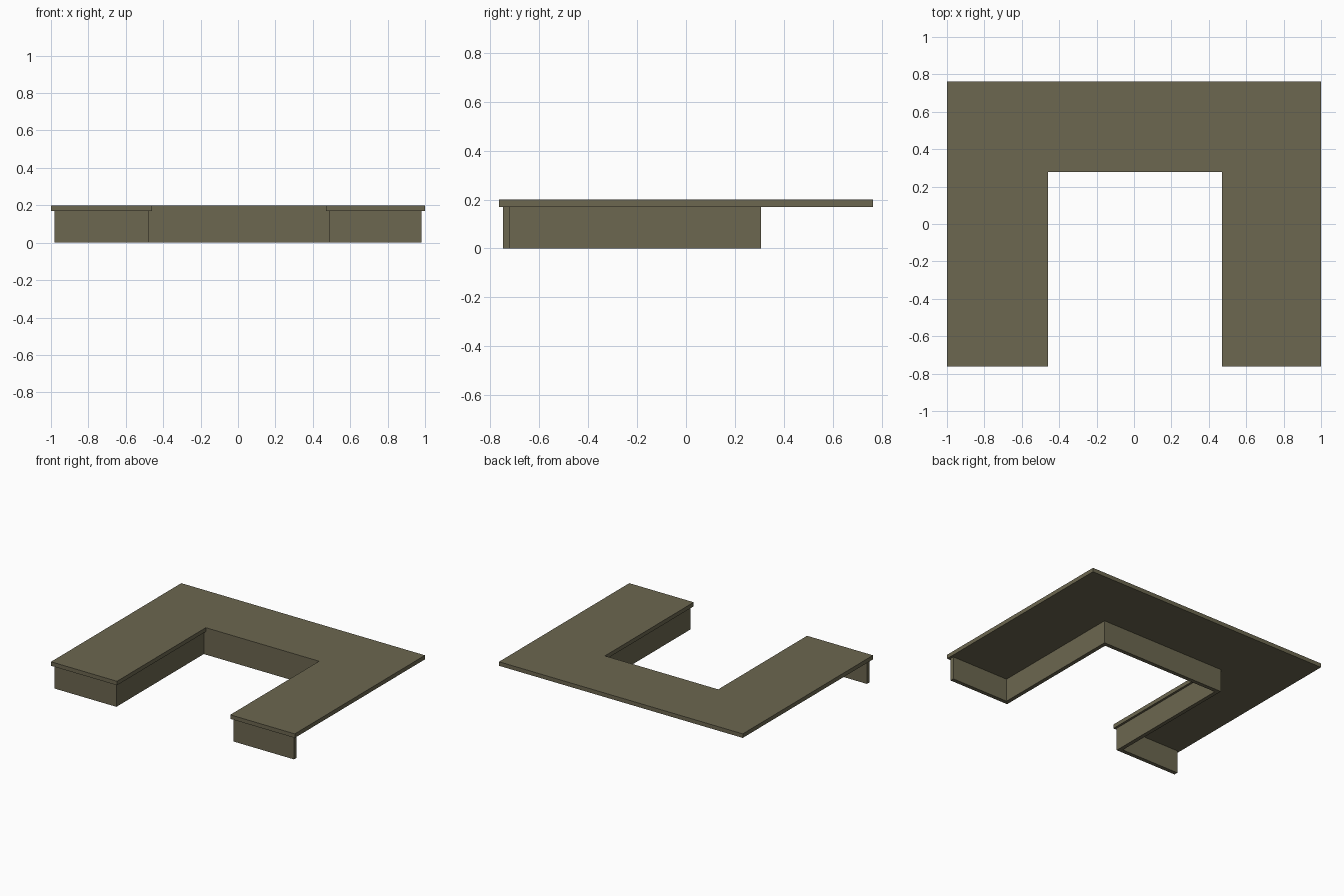
import bpy
import bmesh

if "Cube" in bpy.data.objects:
    bpy.data.objects.remove(bpy.data.objects["Cube"], do_unlink=True)

olive = bpy.data.materials.new("olive_brown")
olive.use_nodes = True
colour = (0.15, 0.135, 0.08, 1)
olive.diffuse_color = colour
olive.node_tree.nodes["Principled BSDF"].inputs["Base Color"].default_value = colour


def prism(name, outline, bottom, top):
    """Extrude a flat outline upwards into a solid part."""
    bm = bmesh.new()
    face = bm.faces.new([bm.verts.new((x, y, bottom)) for x, y in outline])
    extruded = bmesh.ops.extrude_face_region(bm, geom=[face])["geom"]
    for v in extruded:
        if isinstance(v, bmesh.types.BMVert):
            v.co.z = top
    bmesh.ops.recalc_face_normals(bm, faces=bm.faces)
    mesh = bpy.data.meshes.new(name)
    bm.to_mesh(mesh)
    bm.free()
    mesh.materials.append(olive)
    obj = bpy.data.objects.new(name, mesh)
    bpy.context.collection.objects.link(obj)
    return obj


def panel(name, x0, x1, y0, y1):
    """Upright board from the floor to the underside of the top."""
    return prism(name, [(x0, y0), (x1, y0), (x1, y1), (x0, y1)], 0, UNDERSIDE)


UNDERSIDE, HEIGHT = 0.17, 0.2
FRONT, BACK = -0.763, 0.763
NOTCH_LEFT, NOTCH_RIGHT, NOTCH_BACK = 0.471, -0.459, 0.278
THICK, LIP = 0.029, 0.016

# U-shaped counter top
prism("counter_top", [
    (-1, FRONT), (NOTCH_RIGHT, FRONT), (NOTCH_RIGHT, NOTCH_BACK),
    (NOTCH_LEFT, NOTCH_BACK), (NOTCH_LEFT, FRONT), (1, FRONT),
    (1, BACK), (-1, BACK)], UNDERSIDE, HEIGHT)

# Boards under the top: end panels, inner walls and the rear of the recess
panel_front = FRONT + LIP
panel_back = panel_front + THICK
wall_end = NOTCH_BACK + THICK
for side, sign, edge in (("left", 1, NOTCH_LEFT), ("right", -1, NOTCH_RIGHT)):
    inner = edge + sign * LIP
    outer = sign * 0.982
    panel(side + "_end_panel", min(inner, outer), max(inner, outer),
          panel_front, panel_back)
    far = inner + sign * THICK
    panel(side + "_inner_wall", min(inner, far), max(inner, far),
          panel_back, wall_end)

panel("recess_back_wall", NOTCH_RIGHT - LIP, NOTCH_LEFT + LIP,
      NOTCH_BACK, wall_end)
